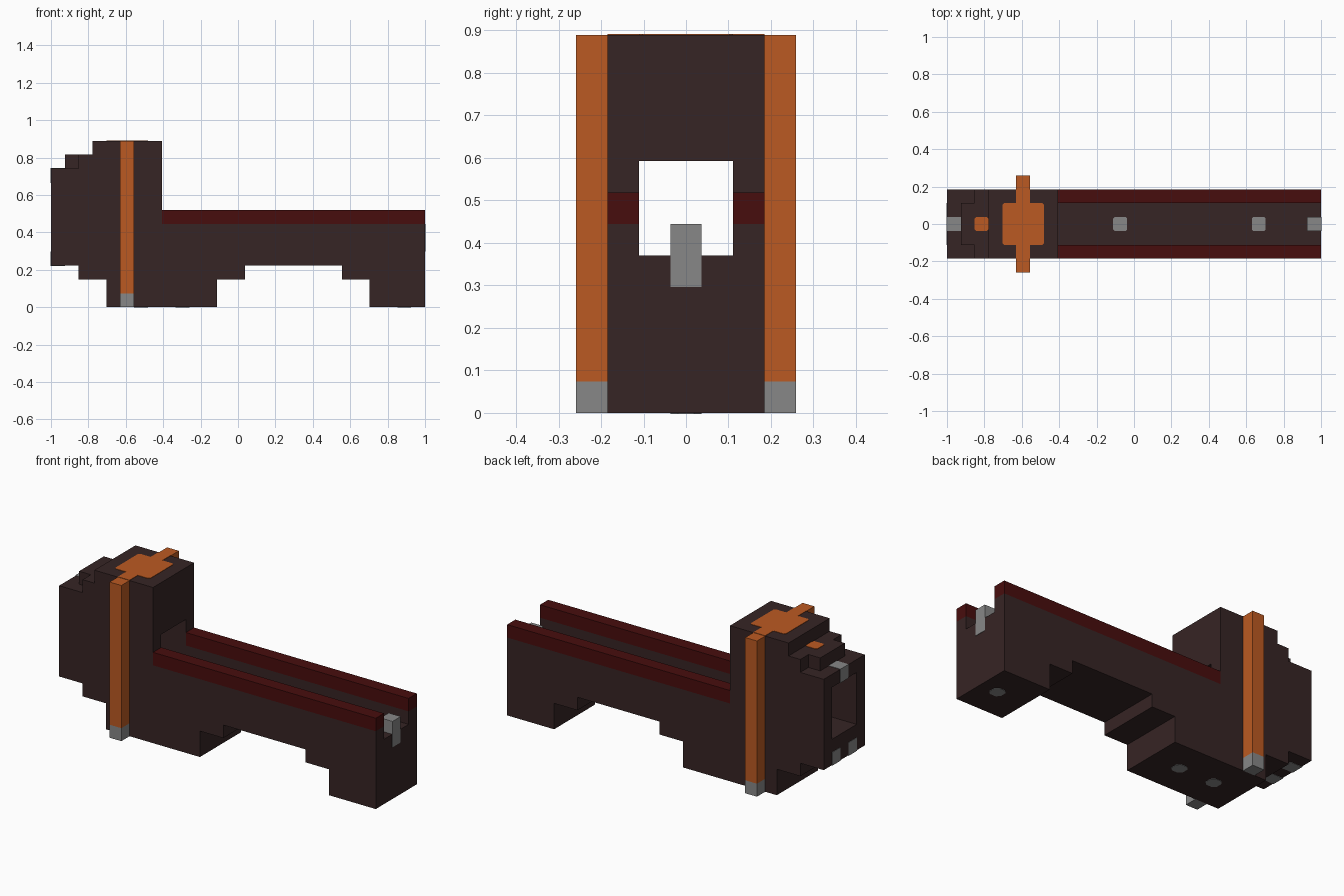
import bpy, bmesh
from mathutils import Vector

if "Cube" in bpy.data.objects:
    bpy.data.objects.remove(bpy.data.objects["Cube"])

U = 2 / 27      # one block; the model is 27 blocks long
EPS = 0.03      # how far flush inlays stand proud, in blocks


def material(name, rgb):
    m = bpy.data.materials.new(name)
    m.use_nodes = True
    m.diffuse_color = (*rgb, 1)
    m.node_tree.nodes["Principled BSDF"].inputs["Base Color"].default_value = (*rgb, 1)
    return m


BROWN = material("dark brown", (0.037, 0.018, 0.018))
RED = material("deep red", (0.064, 0.004, 0.004))
ORANGE = material("burnt orange", (0.5, 0.102, 0.016))
GREY = material("mid grey", (0.245, 0.245, 0.245))


def extrude(name, points, depth, mat):
    """Extrude a closed outline, given in block coordinates, along depth."""
    bm = bmesh.new()
    face = bm.faces.new([bm.verts.new(p) for p in points])
    new = bmesh.ops.extrude_face_region(bm, geom=[face])["geom"]
    bmesh.ops.translate(bm, vec=Vector(depth),
                        verts=[v for v in new if isinstance(v, bmesh.types.BMVert)])
    bmesh.ops.recalc_face_normals(bm, faces=bm.faces)
    for v in bm.verts:
        v.co = (v.co - Vector((13.5, 0, 0))) * U
    mesh = bpy.data.meshes.new(name)
    bm.to_mesh(mesh)
    bm.free()
    mesh.materials.append(mat)
    ob = bpy.data.objects.new(name, mesh)
    bpy.context.collection.objects.link(ob)
    return ob


def side_profile(name, outline, half, mat):
    return extrude(name, [(x, -half, z) for x, z in outline], (0, 2 * half, 0), mat)


def box(name, x, y, z, mat):
    outline = [(x[0], y[0]), (x[1], y[0]), (x[1], y[1]), (x[0], y[1])]
    return extrude(name, [(a, b, z[0]) for a, b in outline], (0, 0, z[1] - z[0]), mat)


def inlay(name, x, half, z, cut, mat):
    """Thin horizontal plate with clipped corners, centred on y = 0."""
    a, b = x
    h = half
    outline = [(a + cut, -h), (b - cut, -h), (b, cut - h), (b, h - cut),
               (b - cut, h), (a + cut, h), (a, h - cut), (a, cut - h)]
    return extrude(name, [(p, q, z - EPS) for p, q in outline], (0, 0, 2 * EPS), mat)


# Body: stepped side outline with the bore and open channel cut along it
body = side_profile("body", [
    (0, 3), (2, 3), (2, 2), (4, 2), (4, 0), (12, 0), (12, 2), (14, 2), (14, 3),
    (21, 3), (21, 2), (23, 2), (23, 0), (27, 0), (27, 6), (8, 6), (8, 12),
    (3, 12), (3, 11), (2, 11), (2, 10), (0, 10)], 2.5, BROWN)
bore = side_profile("bore_cutter", [(-1, 5), (28, 5), (28, 8), (4, 8), (4, 9), (-1, 9)],
                    1.5, BROWN)
bore.hide_render = True
mod = body.modifiers.new("bore", "BOOLEAN")
mod.operation, mod.solver, mod.object = "DIFFERENCE", "EXACT", bore
bpy.context.view_layer.update()
cut_mesh = bpy.data.meshes.new_from_object(
    body.evaluated_get(bpy.context.evaluated_depsgraph_get()))
body.modifiers.clear()
body.data = cut_mesh
bpy.data.objects.remove(bore)

# Narrow step behind the tower top
box("top_step", (1, 2), (-1.5, 1.5), (10, 11), BROWN)

# Mirrored rails, side posts, post feet and rear studs
for side, s in (("right", -1), ("left", 1)):
    def span(a, b):
        return sorted((s * a, s * b))
    box("rail_" + side, (8, 27), span(1.5, 2.5), (6, 7), RED)
    box("post_" + side, (5, 6), span(2.5, 3.5), (1, 12), ORANGE)
    box("post_foot_" + side, (5, 6), span(2.5, 3.5), (0, 1), GREY)
    box("rear_stud_" + side, (-EPS, 1), span(0.5, 1.5), (3 - EPS, 4), GREY)

# Orange top inlays
inlay("top_panel", (4, 7), 1.5, 12, 0.12, ORANGE)
box("top_strap", (5, 6), (-2.5, 2.5), (12 - EPS, 12 + EPS), ORANGE)
inlay("rear_top_stud", (2, 3), 0.5, 11, 0.12, ORANGE)

# Grey sights at both ends
box("rear_sight", (-EPS, 1), (-0.5, 0.5), (9 - EPS, 10 + EPS), GREY)
box("front_sight", (26, 27 + EPS), (-0.5, 0.5), (4, 6), GREY)

# Grey studs in the channel floor and under the feet
for i in (12, 22):
    inlay("channel_stud", (i, i + 1), 0.5, 5, 0.1, GREY)
for i in (6, 9, 25):
    inlay("bottom_stud", (i, i + 1), 0.5, 0, 0.25, GREY)

# Sit exactly on the ground
for ob in bpy.context.collection.objects:
    if ob.name.startswith("bottom_stud"):
        ob.location.z = 0
